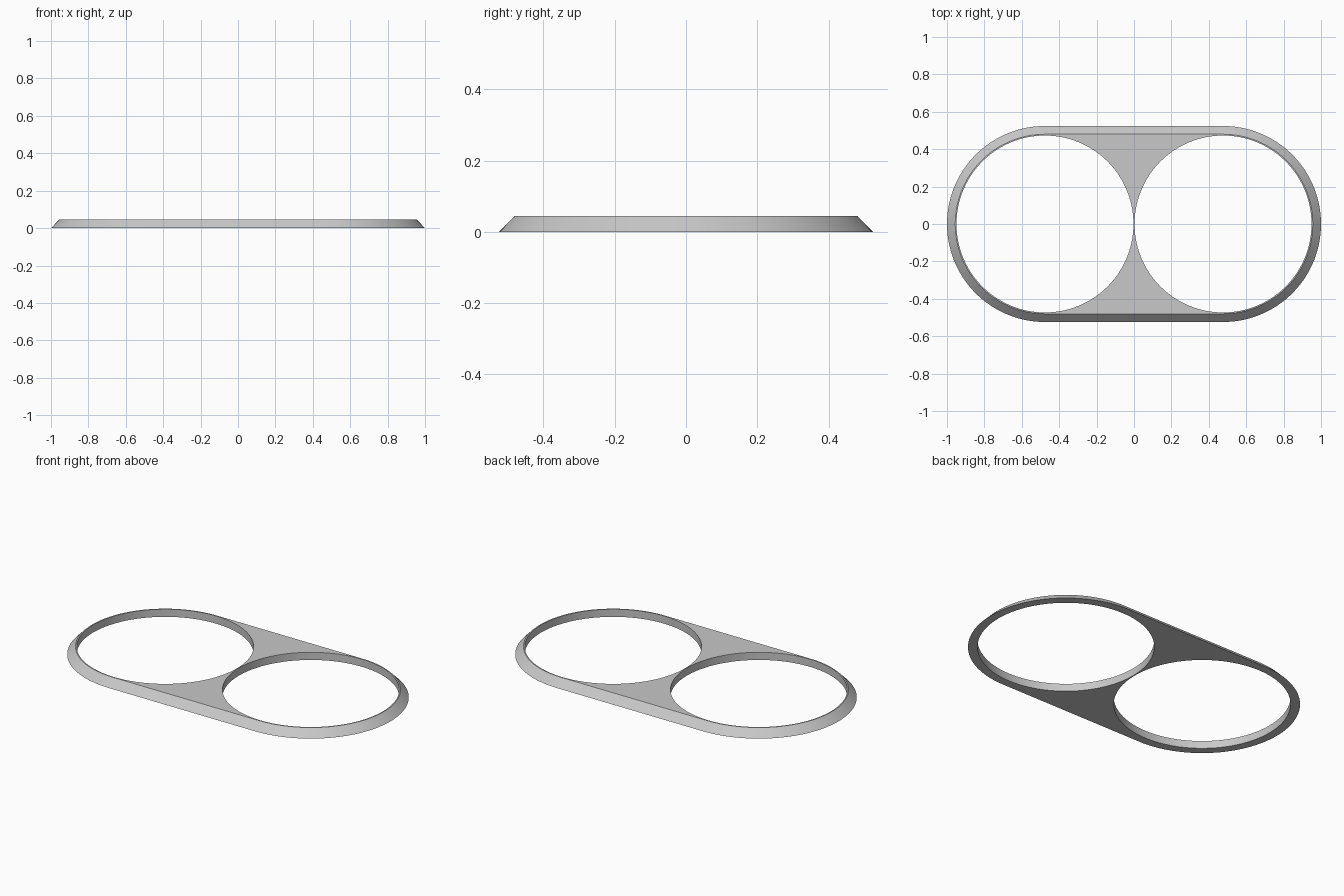
import bpy
import bmesh
from math import cos, sin, pi, radians

cube = bpy.data.objects.get("Cube")
if cube:
    bpy.data.objects.remove(cube)

CENTER = 0.476      # x of each ring centre
HOLE = 0.473        # hole radius
TOP = 0.48          # outer radius at the top
BASE = 0.524        # outer radius at the bottom
HEIGHT = 0.045
STEPS = 64          # segments per half hole

grey = bpy.data.materials.new("light_grey")
grey.use_nodes = True
colour = (0.58, 0.58, 0.58, 1)
grey.diffuse_color = colour
grey.node_tree.nodes["Principled BSDF"].inputs["Base Color"].default_value = colour

bm = bmesh.new()


def section(inner, top, base):
    """Cross-section: hole bottom, hole top, outer top, outer bottom."""
    return [bm.verts.new((*inner, 0)), bm.verts.new((*inner, HEIGHT)),
            bm.verts.new((*top, HEIGHT)), bm.verts.new((*base, 0))]


def on_arc(radius, a):
    return (CENTER + radius * cos(a), radius * sin(a))


# One quarter of the frame: straight web side, then the round end
sections = [section((0, 0), (0, TOP), (0, BASE))]
for i in range(STEPS + 1):
    a = pi * (1 - i / STEPS)
    inner = on_arc(HOLE, a)
    if i == STEPS:
        sections.append(section((CENTER + HOLE, 0), (CENTER + TOP, 0), (CENTER + BASE, 0)))
    elif i <= STEPS // 2:
        if i == 0:
            inner = (CENTER - HOLE, 0)
        sections.append(section(inner, (inner[0], TOP), (inner[0], BASE)))
    else:
        sections.append(section(inner, on_arc(TOP, a), on_arc(BASE, a)))

for n, (s, t) in enumerate(zip(sections, sections[1:])):
    # The first strip meets its mirror image, so it has no hole wall
    for k in range(1 if n == 0 else 0, 4):
        j = (k + 1) % 4
        bm.faces.new((s[k], s[j], t[j], t[k]))
bmesh.ops.recalc_face_normals(bm, faces=bm.faces)
if next(f for f in bm.faces if abs(f.normal.z) > 0.99 and f.calc_center_median().z > 0.02).normal.z < 0:
    bmesh.ops.reverse_faces(bm, faces=bm.faces)

mesh = bpy.data.meshes.new("double_ring_frame")
bm.to_mesh(mesh)
bm.free()
mesh.materials.append(grey)
frame = bpy.data.objects.new("double_ring_frame", mesh)
bpy.context.collection.objects.link(frame)

# Mirror the quarter to the full frame
mirror = frame.modifiers.new("mirror", 'MIRROR')
mirror.use_axis = (True, True, False)
mirror.merge_threshold = 0.0005

bpy.ops.object.select_all(action='DESELECT')
bpy.context.view_layer.objects.active = frame
frame.select_set(True)
bpy.ops.object.modifier_apply(modifier="mirror")
bpy.ops.object.shade_smooth_by_angle(angle=radians(30))
